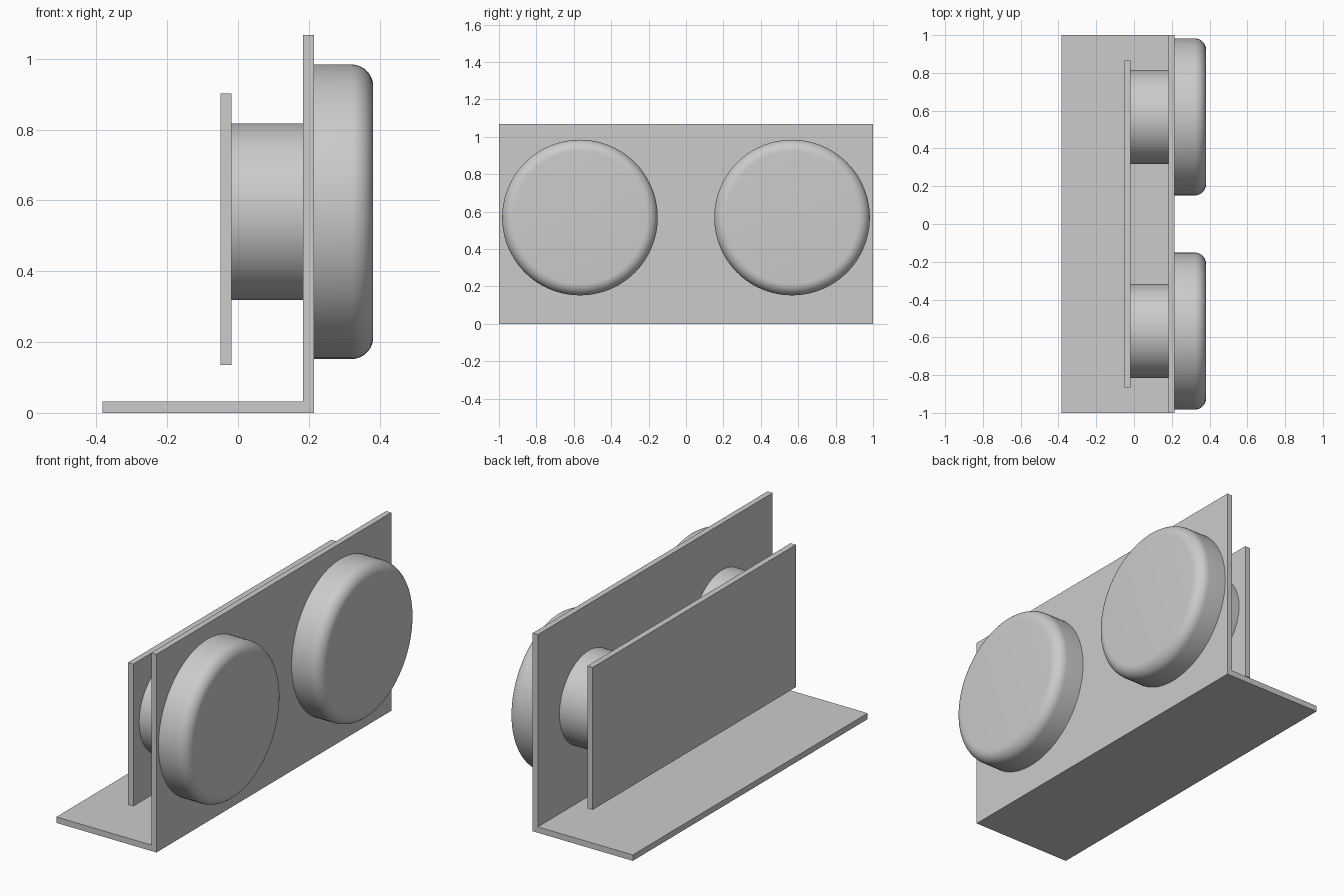
import bpy, bmesh, math
from mathutils import Matrix

if "Cube" in bpy.data.objects:
    bpy.data.objects.remove(bpy.data.objects["Cube"])

grey = bpy.data.materials.new("plain grey")
grey.diffuse_color = (0.6, 0.6, 0.6, 1)
grey.use_nodes = True
grey.node_tree.nodes["Principled BSDF"].inputs["Base Color"].default_value = grey.diffuse_color


def finish(name, bm, smooth=False):
    bmesh.ops.recalc_face_normals(bm, faces=bm.faces)
    mesh = bpy.data.meshes.new(name)
    bm.to_mesh(mesh)
    bm.free()
    mesh.materials.append(grey)
    ob = bpy.data.objects.new(name, mesh)
    bpy.context.collection.objects.link(ob)
    if smooth:
        bpy.ops.object.select_all(action='DESELECT')
        ob.select_set(True)
        bpy.context.view_layer.objects.active = ob
        bpy.ops.object.shade_smooth_by_angle(angle=math.radians(30))
    return ob


def extruded_profile(name, points, half_length):
    """Extrude an (x, z) outline along y."""
    bm = bmesh.new()
    face = bm.faces.new([bm.verts.new((x, -half_length, z)) for x, z in points])
    ext = bmesh.ops.extrude_face_region(bm, geom=[face])
    verts = [v for v in ext["geom"] if isinstance(v, bmesh.types.BMVert)]
    bmesh.ops.translate(bm, verts=verts, vec=(0, 2 * half_length, 0))
    return finish(name, bm)


def lathe_x(name, profile, y, z, sides=96):
    """Spin an (x, radius) outline round an x-parallel axis, capping both ends."""
    bm = bmesh.new()
    rings = []
    for x, r in profile:
        rings.append([bm.verts.new((x, y + r * math.cos(a), z + r * math.sin(a)))
                      for a in (2 * math.pi * i / sides for i in range(sides))])
    for a, b in zip(rings, rings[1:]):
        for i in range(sides):
            j = (i + 1) % sides
            bm.faces.new((a[i], a[j], b[j], b[i]))
    bm.faces.new(rings[0])
    bm.faces.new(rings[-1])
    return finish(name, bm, smooth=True)


# L-shaped bracket: floor flange and upright front panel
extruded_profile("angle_bracket", [(-0.383, 0), (0.214, 0), (0.214, 1.068),
                                   (0.183, 1.068), (0.183, 0.032), (-0.383, 0.032)], 1.0)

# Board held behind the panel
extruded_profile("back_board", [(-0.05, 0.135), (-0.018, 0.135),
                                (-0.018, 0.902), (-0.05, 0.902)], 0.866)

# Spacer drums and rounded buttons, one pair on each side
R, FILLET, X0, X1 = 0.416, 0.062, 0.214, 0.382
button = [(X0, R)]
for k in range(11):
    t = math.pi / 2 * k / 10
    button.append((X1 - FILLET + FILLET * math.sin(t), R - FILLET + FILLET * math.cos(t)))
for side, y in (("left", -0.567), ("right", 0.567)):
    lathe_x(side + "_spacer_drum", [(-0.018, 0.249), (0.183, 0.249)], y, 0.568)
    lathe_x(side + "_round_button", button, y, 0.568)
